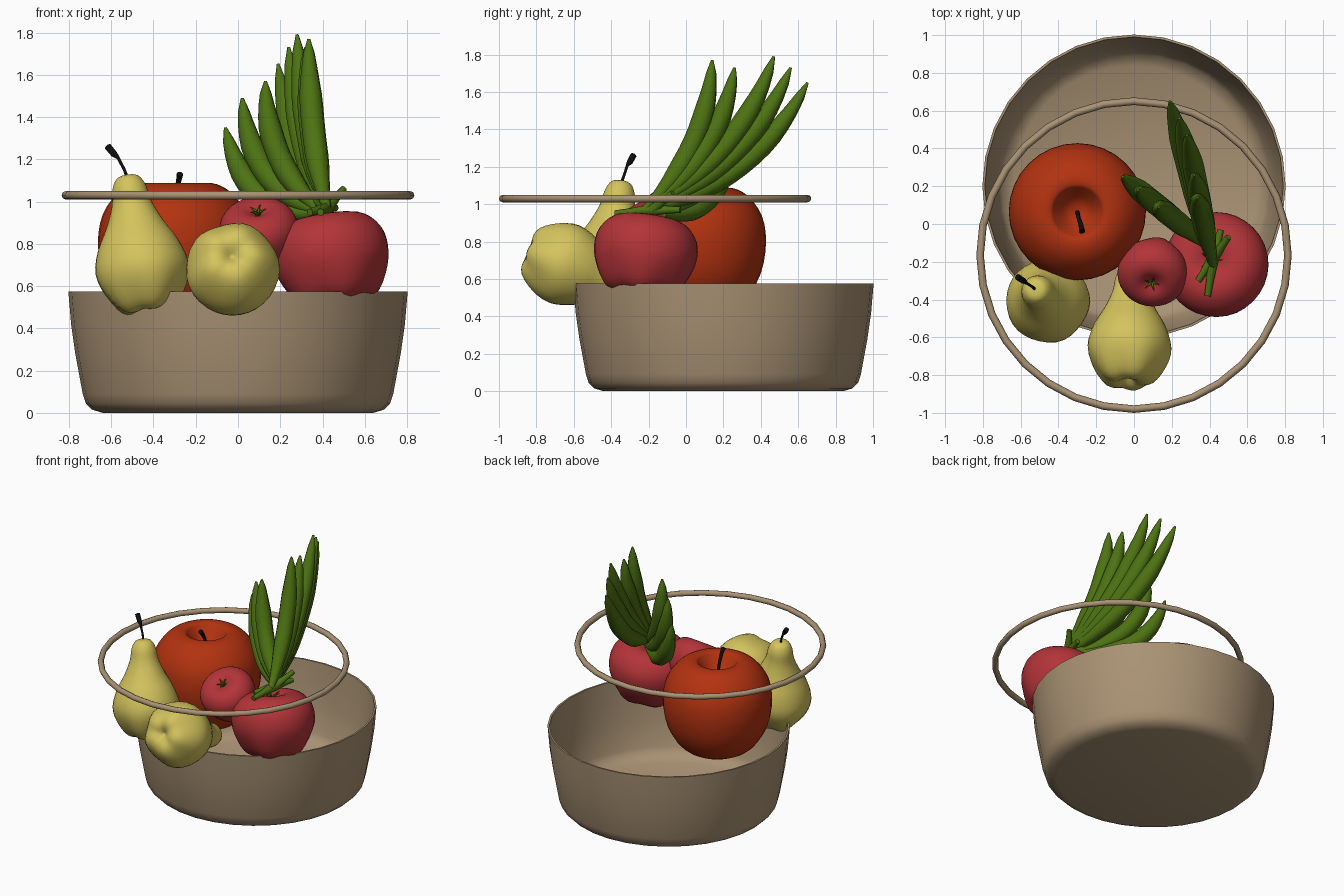
import bpy, bmesh, math
from mathutils import Vector, Matrix

cube = bpy.data.objects.get("Cube")
if cube:
    bpy.data.objects.remove(cube)


def material(name, rgb):
    m = bpy.data.materials.new(name)
    m.use_nodes = True
    m.diffuse_color = (*rgb, 1)
    node = next(n for n in m.node_tree.nodes if n.type == 'BSDF_PRINCIPLED')
    node.inputs["Base Color"].default_value = (*rgb, 1)
    return m


TAN = material("basket tan", (0.40, 0.29, 0.175))
YELLOW = material("pear yellow", (0.66, 0.55, 0.11))
ORANGE = material("orange red", (0.45, 0.032, 0.005))
RED = material("apple red", (0.45, 0.034, 0.04))
GREEN = material("leaf green", (0.075, 0.17, 0.006))
BLACK = material("stem black", (0.004, 0.004, 0.004))


def shade(obj, angle):
    bpy.ops.object.select_all(action='DESELECT')
    obj.select_set(True)
    bpy.context.view_layer.objects.active = obj
    bpy.ops.object.shade_smooth_by_angle(angle=math.radians(angle))


def smooth_profile(pts, steps=3):
    """Catmull-Rom resampling of a profile."""
    p = [Vector(q) for q in [pts[0], *pts, pts[-1]]]
    out = []
    for a, b, c, d in zip(p, p[1:], p[2:], p[3:]):
        for k in range(steps):
            t = k / steps
            out.append(0.5 * (2 * b + (c - a) * t + (2 * a - 5 * b + 4 * c - d) * t * t
                              + (3 * b - a - 3 * c + d) * t ** 3))
    return [(max(q.x, 0), q.y) for q in out] + [pts[-1]]


def frame(origin, axis, scale=1):
    """Matrix that stands local z along axis at origin."""
    q = Vector((0, 0, 1)).rotation_difference(Vector(axis))
    return Matrix.Translation(origin) @ q.to_matrix().to_4x4() @ Matrix.Scale(scale, 4)


def lathe(name, profile, mat, matrix, segs=32, lobes=0.0, angle=40):
    """Revolve (radius, height) pairs; lobes swell the lower part in five bumps."""
    bm = bmesh.new()
    rings = []
    for i, (r, h) in enumerate(profile):
        w = lobes * max(0, 1 - 2.2 * i / len(profile))
        ring = []
        for k in range(segs):
            a = math.tau * k / segs
            bump = w * math.cos(5 * a)
            ring.append(bm.verts.new((r * (1 + bump) * math.cos(a),
                                      r * (1 + bump) * math.sin(a), h - bump * r)))
        rings.append(ring)
    for lo, hi in zip(rings, rings[1:]):
        for k in range(segs):
            n = (k + 1) % segs
            bm.faces.new((lo[k], lo[n], hi[n], hi[k]))
    bmesh.ops.remove_doubles(bm, verts=bm.verts, dist=0.0001)
    bmesh.ops.recalc_face_normals(bm, faces=bm.faces)
    me = bpy.data.meshes.new(name)
    bm.to_mesh(me)
    bm.free()
    me.materials.append(mat)
    obj = bpy.data.objects.new(name, me)
    obj.matrix_world = matrix
    bpy.context.collection.objects.link(obj)
    shade(obj, angle)
    return obj


def tube(name, pts, radii, mat, matrix=Matrix()):
    """Tapered tube through points, as a mesh."""
    cu = bpy.data.curves.new(name, 'CURVE')
    cu.dimensions = '3D'
    cu.bevel_depth = 1
    cu.bevel_resolution = 2
    cu.use_fill_caps = True
    sp = cu.splines.new('POLY')
    sp.points.add(len(pts) - 1)
    for point, co, r in zip(sp.points, pts, radii):
        point.co = (*(matrix @ Vector(co)), 1)
        point.radius = r
    cu.materials.append(mat)
    obj = bpy.data.objects.new(name, cu)
    bpy.context.collection.objects.link(obj)
    bpy.ops.object.select_all(action='DESELECT')
    obj.select_set(True)
    bpy.context.view_layer.objects.active = obj
    bpy.ops.object.convert(target='MESH')
    shade(bpy.context.object, 50)


# Basket: thin-walled tub and the handle hoop floating above it
lathe("basket_bowl",
      [(0, 0), (0.64, 0), (0.69, 0.015), (0.72, 0.045), (0.735, 0.09), (0.77, 0.28),
       (0.79, 0.42), (0.803, 0.575), (0.79, 0.575), (0.777, 0.42), (0.757, 0.28),
       (0.722, 0.09), (0.7, 0.05), (0.64, 0.015), (0, 0.015)],
      TAN, Matrix.Translation((0, 0.2, 0)))
bpy.ops.mesh.primitive_torus_add(location=(0, -0.165, 1.03), major_radius=0.815,
                                 minor_radius=0.02, major_segments=32, minor_segments=8)
hoop = bpy.context.object
hoop.name = "basket_hoop"
hoop.data.materials.append(TAN)
shade(hoop, 50)

# Pears: one standing, one lying with its base to the front
PEAR = smooth_profile([(0, 0.05), (0.06, 0.005), (0.13, 0.02), (0.195, 0.11), (0.222, 0.21),
                       (0.192, 0.32), (0.137, 0.42), (0.095, 0.52), (0.08, 0.6),
                       (0.05, 0.65), (0, 0.66)])
for name, origin, axis in (("standing_pear", (-0.425, -0.435, 0.48), (-0.1, 0.09, 0.65)),
                           ("lying_pear", (-0.03, -0.845, 0.755), (0.02, 0.93, -0.36))):
    m = frame(origin, axis)
    lathe(name, PEAR, YELLOW, m, lobes=0.07)
    tube(name + "_stem",
         [(0, 0, 0.64), (-0.01, 0.01, 0.69), (-0.03, 0.02, 0.75), (-0.045, 0.03, 0.77),
          (-0.07, 0.045, 0.815)], [0.008, 0.007, 0.008, 0.016, 0.017], BLACK, m)

# Large orange-red apple with a deep stem hollow
lathe("orange_apple",
      smooth_profile([(0, 0.5), (0.06, 0.45), (0.14, 0.43), (0.25, 0.49), (0.335, 0.63),
                      (0.363, 0.8), (0.34, 0.94), (0.27, 1.04), (0.2, 1.082), (0.145, 1.085),
                      (0.12, 1.06), (0.06, 0.99), (0, 0.97)]),
      ORANGE, Matrix.Translation((-0.3, 0.065, 0)))
tube("orange_apple_stem", [(-0.3, 0.065, 0.96), (-0.295, 0.04, 1.04), (-0.28, -0.01, 1.1),
                           (-0.275, -0.04, 1.13)], [0.011, 0.011, 0.013, 0.016], BLACK)

# Two red apples, the smaller one tipped to the front
APPLE = smooth_profile([(0, -0.15), (0.06, -0.19), (0.13, -0.205), (0.2, -0.165), (0.258, -0.06),
                        (0.278, 0.03), (0.262, 0.12), (0.2, 0.19), (0.12, 0.21),
                        (0.05, 0.185), (0, 0.15)])
for name, origin, axis, scale in (("large_red_apple", (0.44, -0.22, 0.72), (-0.15, 0.14, 0.95), 1),
                                  ("small_red_apple", (0.1, -0.245, 0.845), (-0.05, -0.5, 0.8), 0.67)):
    m = frame(origin, axis, scale)
    lathe(name, APPLE, RED, m, lobes=0.08)
    for k in range(5):
        a = math.tau * k / 5
        c, s = math.cos(a), math.sin(a)
        tube(name + "_calyx", [(0, 0, 0.14), (0.02 * c, 0.02 * s, 0.19),
                               (0.06 * c, 0.06 * s, 0.21)], [0.007, 0.006, 0.002], GREEN, m)


def banana(name, base, tip, bulge):
    """Fat arc from base to tip, sagging outward and down."""
    b, t = Vector(base), Vector(tip)
    d = t - b
    flat = Vector((d.x, d.y, 0))
    perp = (flat.normalized() * d.z - Vector((0, 0, flat.length))) / d.length
    ctrl = (b + t) / 2 + perp * bulge * 2
    pts, radii = [], []
    for i in range(15):
        u = i / 14
        pts.append(b * (1 - u) ** 2 + ctrl * 2 * u * (1 - u) + t * u * u)
        body = min(1, 0.3 + 2.2 * u) * min(1, max(0, 1 - u) * 3.2) ** 0.6
        radii.append(0.007 + 0.05 * body)
    tube(name, pts, radii, GREEN)


# Green bananas in a tall bunch and a lower one
BUNCHES = (((0.42, -0.22, 0.97), [((0.335, 0.14, 1.77), 0.09), ((0.32, 0.26, 1.73), 0.10),
                                  ((0.28, 0.47, 1.79), 0.11), ((0.24, 0.56, 1.73), 0.12),
                                  ((0.19, 0.65, 1.65), 0.13)]),
           ((0.40, -0.12, 0.95), [((-0.06, 0.25, 1.35), 0.15), ((0.02, 0.18, 1.49), 0.13),
                                  ((0.13, 0.09, 1.57), 0.10)]))
for base, tips in BUNCHES:
    for tip, bulge in tips:
        banana("banana", base, tip, bulge)

# Stalk stubs where the bunches join
for end in ((0.39, -0.38, 0.95), (0.50, -0.07, 1.06), (0.46, -0.03, 0.97), (0.34, -0.3, 0.95)):
    root = Vector((0.42, -0.18, 0.97))
    tube("banana_stalk", [root, root.lerp(Vector(end), 0.6), end], [0.032, 0.02, 0.017], GREEN)
